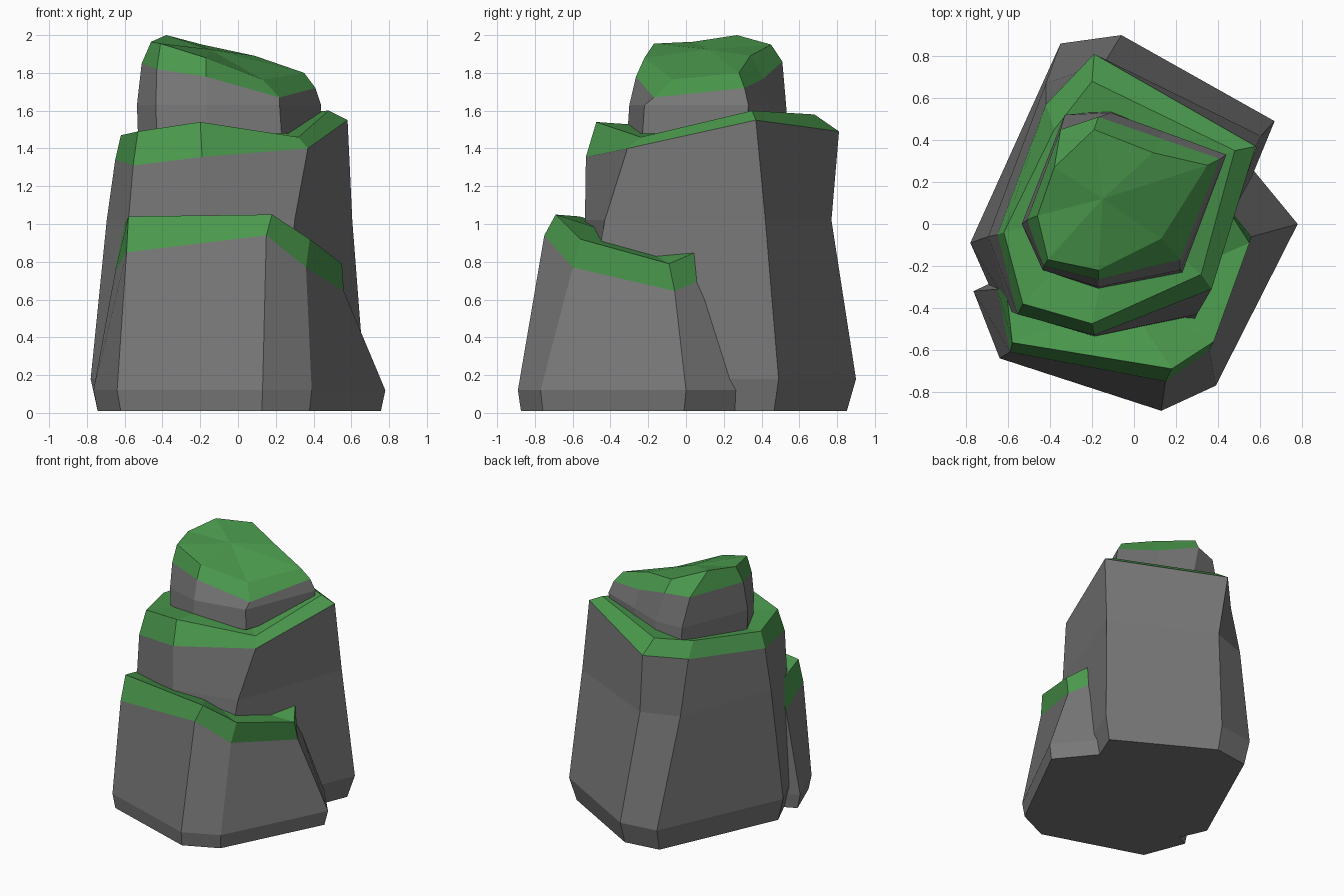
import bpy, bmesh
from mathutils import Vector


def material(name, color):
    m = bpy.data.materials.new(name)
    m.diffuse_color = (*color, 1)
    return m


STONE = material("grey_stone", (0.19, 0.19, 0.19))
MOSS = material("green_moss", (0.07, 0.32, 0.075))


def at(z, pts):
    """Flat ring of points at one height."""
    return [(x, y, z) for x, y in pts]


def foot(ring, scale, z=0.01):
    """Slightly shrunken copy of a ring, lying on the ground."""
    c = sum((Vector(p) for p in ring), Vector()) / len(ring)
    return [(c.x + (x - c.x) * scale, c.y + (y - c.y) * scale, z) for x, y, _ in ring]


def rock(name, rings, moss_from, peak):
    """Loft stacked corner rings; bands from moss_from upward are mossy."""
    bm = bmesh.new()
    loops = [[bm.verts.new(p) for p in r] for r in rings]
    n = len(rings[0])
    bm.faces.new(loops[0])
    for k in range(len(loops) - 1):
        a, b = loops[k], loops[k + 1]
        for i in range(n):
            j = (i + 1) % n
            f = bm.faces.new((a[i], a[j], b[j], b[i]))
            f.material_index = int(k >= moss_from)
    top = bm.verts.new(peak)
    for i in range(n):
        f = bm.faces.new((loops[-1][i], loops[-1][(i + 1) % n], top))
        f.material_index = 1
    bmesh.ops.recalc_face_normals(bm, faces=bm.faces)
    me = bpy.data.meshes.new(name)
    bm.to_mesh(me)
    bm.free()
    me.materials.append(STONE)
    me.materials.append(MOSS)
    ob = bpy.data.objects.new(name, me)
    bpy.context.collection.objects.link(ob)
    return ob


# Tall main boulder
low = at(0.18, [(-0.78, -0.09), (-0.66, -0.36), (-0.18, -0.56), (0.23, -0.58),
                (0.67, 0.49), (-0.06, 0.90), (-0.35, 0.86)])
mid = at(1.02, [(-0.695, -0.06), (-0.58, -0.42), (-0.19, -0.535), (0.30, -0.43),
                (0.605, 0.42), (-0.14, 0.77), (-0.42, 0.67)])
edge = [(-0.65, -0.05, 1.34), (-0.555, -0.43, 1.31), (-0.19, -0.53, 1.355), (0.37, -0.31, 1.40),
        (0.58, 0.37, 1.55), (-0.19, 0.81, 1.49), (-0.42, 0.57, 1.43)]
rim = [(-0.62, -0.04, 1.47), (-0.53, -0.38, 1.49), (-0.20, -0.475, 1.54), (0.32, -0.24, 1.46),
       (0.48, 0.35, 1.60), (-0.20, 0.68, 1.58), (-0.38, 0.45, 1.52)]
rock("main_boulder", [foot(low, 0.94), low, mid, edge, rim], 3, (-0.08, 0.1, 1.5))

# Lower boulder leaning on the front
low = at(0.12, [(-0.765, -0.32), (-0.64, -0.64), (0.13, -0.89), (0.39, -0.77),
                (0.78, 0.0), (0.50, 0.34), (-0.40, -0.15)])
edge = [(-0.65, -0.31, 0.75), (-0.59, -0.61, 0.85), (0.15, -0.75, 0.94), (0.36, -0.60, 0.77),
        (0.56, -0.06, 0.645), (0.42, 0.12, 0.72), (-0.38, -0.12, 0.75)]
rim = [(-0.61, -0.30, 0.97), (-0.58, -0.565, 1.04), (0.18, -0.69, 1.05), (0.38, -0.56, 0.92),
       (0.55, -0.09, 0.79), (0.46, 0.05, 0.85), (-0.38, -0.12, 0.93)]
rock("front_boulder", [foot(low, 0.97), low, edge, rim], 2, (-0.05, -0.35, 0.94))

# Sloping cap stone on top
base = at(1.48, [(-0.53, 0.0), (-0.43, -0.22), (-0.17, -0.31), (0.23, -0.23),
                 (0.43, 0.32), (0.14, 0.44), (-0.11, 0.54), (-0.32, 0.52)])
belly = at(1.63, [(-0.535, 0.0), (-0.435, -0.22), (-0.17, -0.30), (0.22, -0.22),
                  (0.44, 0.33), (0.14, 0.44), (-0.11, 0.53), (-0.33, 0.52)])
edge = [(-0.51, 0.02, 1.85), (-0.43, -0.20, 1.82), (-0.17, -0.265, 1.78), (0.22, -0.17, 1.67),
        (0.41, 0.31, 1.72), (0.12, 0.41, 1.77), (-0.17, 0.51, 1.86), (-0.35, 0.45, 1.85)]
rim = [(-0.46, 0.04, 1.965), (-0.41, -0.17, 1.955), (-0.17, -0.22, 1.88), (0.13, -0.07, 1.765),
       (0.35, 0.28, 1.80), (0.09, 0.34, 1.89), (-0.19, 0.45, 1.95), (-0.38, 0.27, 2.0)]
rock("cap_stone", [base, belly, edge, rim], 2, (-0.15, 0.12, 1.925))
